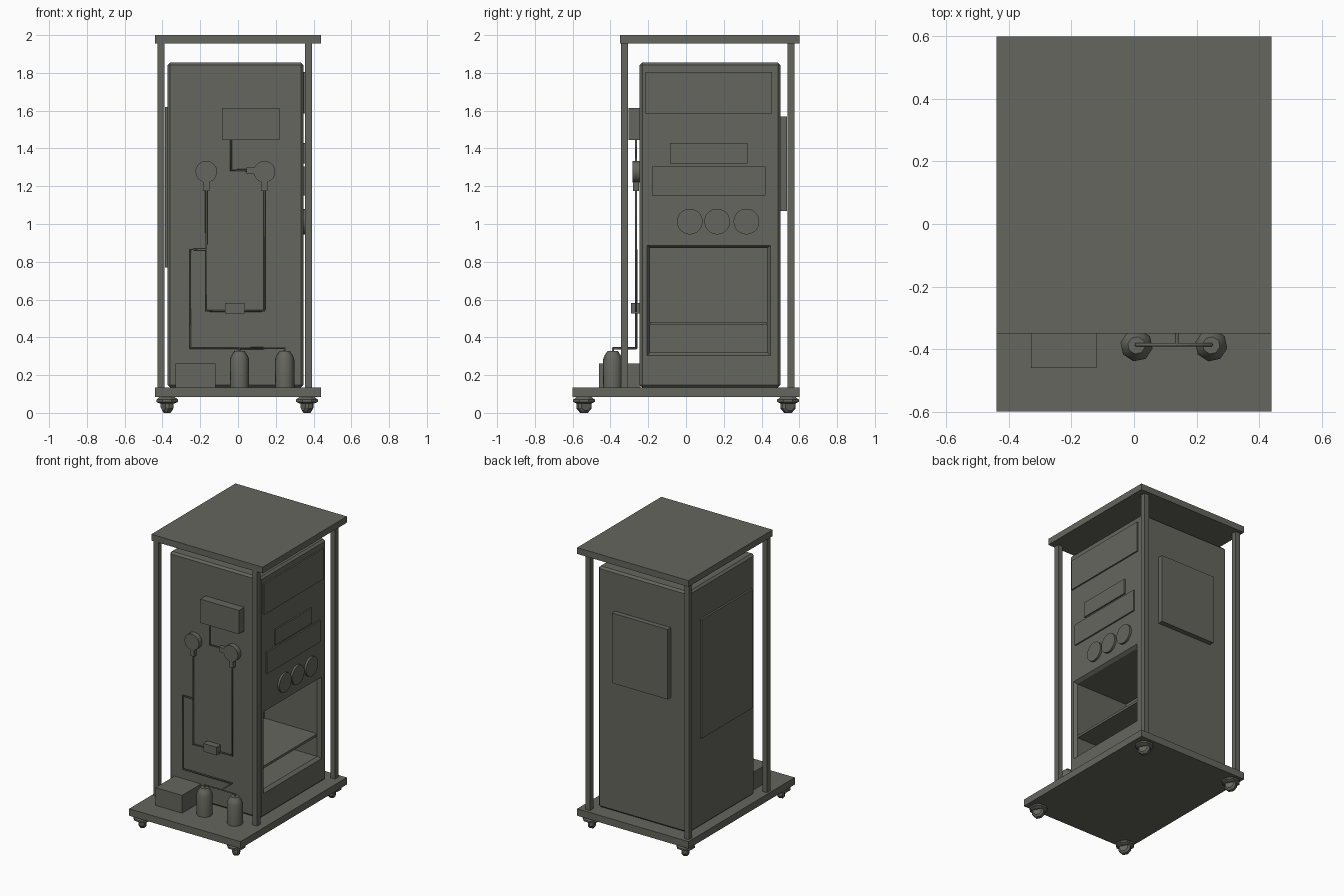
import bpy, bmesh, math
from mathutils import Matrix

if "Cube" in bpy.data.objects:
    bpy.data.objects.remove(bpy.data.objects["Cube"])

mat = bpy.data.materials.new("olive grey")
mat.diffuse_color = (0.13, 0.132, 0.11, 1)
mat.use_nodes = True
mat.node_tree.nodes["Principled BSDF"].inputs["Base Color"].default_value = mat.diffuse_color


def finish(name, bm):
    bmesh.ops.recalc_face_normals(bm, faces=bm.faces)
    me = bpy.data.meshes.new(name)
    bm.to_mesh(me)
    bm.free()
    me.materials.append(mat)
    ob = bpy.data.objects.new(name, me)
    bpy.context.collection.objects.link(ob)
    return ob


def box(name, x, y, z, bevel=0):
    """Box from (min, max) pairs."""
    bm = bmesh.new()
    bmesh.ops.create_cube(bm, size=1)
    for v in bm.verts:
        v.co = [(r[0] + r[1]) / 2 + c * (r[1] - r[0]) for r, c in zip((x, y, z), v.co)]
    ob = finish(name, bm)
    if bevel:
        m = ob.modifiers.new("Bevel", 'BEVEL')
        m.width, m.segments = bevel, 1
    return ob


def loft(name, rings):
    """Skin matching closed rings of points and cap both ends."""
    bm = bmesh.new()
    vs = [[bm.verts.new(p) for p in r] for r in rings]
    n = len(vs[0])
    for a, b in zip(vs, vs[1:]):
        for i in range(n):
            bm.faces.new((a[i], a[(i + 1) % n], b[(i + 1) % n], b[i]))
    bm.faces.new(vs[0])
    bm.faces.new(vs[-1])
    return finish(name, bm)


def turned(name, loc, profile, sides, axis='z', spin=0.0):
    """Stack of (radius, height) rings along an axis."""
    rot = {'z': Matrix.Identity(4),
           'x': Matrix.Rotation(math.pi / 2, 4, 'Y'),
           'y': Matrix.Rotation(math.pi / 2, 4, 'X')}[axis]
    rings = [[(r * math.cos(math.tau * (i + .5) / sides), r * math.sin(math.tau * (i + .5) / sides), h)
              for i in range(sides)] for r, h in profile]
    ob = loft(name, rings)
    ob.data.transform(Matrix.Translation(loc) @ Matrix.Rotation(spin, 4, 'Z') @ rot)
    return ob


def smooth(ob, angle=50):
    bpy.ops.object.select_all(action='DESELECT')
    ob.select_set(True)
    bpy.context.view_layer.objects.active = ob
    bpy.ops.object.shade_smooth_by_angle(angle=math.radians(angle))


def pipe(name, pts, r=0.006):
    cu = bpy.data.curves.new(name, 'CURVE')
    cu.dimensions = '3D'
    cu.bevel_depth, cu.bevel_resolution, cu.use_fill_caps = r, 1, True
    sp = cu.splines.new('POLY')
    sp.points.add(len(pts) - 1)
    for p, c in zip(sp.points, pts):
        p.co = (*c, 1)
    cu.materials.append(mat)
    bpy.context.collection.objects.link(bpy.data.objects.new(name, cu))


# Platform, canopy and corner posts
box("base_platform", (-.44, .44), (-.6, .6), (.085, .135))
box("roof_plate", (-.44, .44), (-.35, .6), (1.955, 2))
for sx, x in (("left", -.407), ("right", .374)):
    for sy, y in (("front", -.325), ("rear", .556)):
        box(f"{sx}_{sy}_post", (x - .018, x + .018), (y - .019, y + .019), (.13, 1.96))

# Cabinet with open bay on the right side
cabinet = box("cabinet", (-.373, .347), (-.245, .5), (.134, 1.855), .014)


def rim(x, y0, y1, z0, z1):
    return [(x, y0, z0), (x, y1, z0), (x, y1, z1), (x, y0, z1)]


cutter = loft("bay_cutter", [rim(.36, -.216, .456, .294, .896), rim(.325, -.19, .43, .32, .872),
                             rim(-.09, -.19, .43, .32, .872)])
cutter.hide_render = True
cutter.hide_viewport = True
cutter.display_type = 'WIRE'
cut = cabinet.modifiers.new("Bay", 'BOOLEAN')
cut.operation, cut.object, cut.solver = 'DIFFERENCE', cutter, 'EXACT'
box("bay_shelf", (-.1, .325), (-.195, .435), (.465, .482))

# Panels and round dials on the right side
for n, y, z in (("upper", (-.215, .455), (1.585, 1.805)), ("middle", (-.085, .325), (1.32, 1.43)),
                ("lower", (-.18, .42), (1.15, 1.305))):
    box(f"{n}_side_panel", (.33, .357), y, z)
for i, y in enumerate((.02, .165, .32)):
    smooth(turned(f"round_dial_{i + 1}", (.33, y, 1.013), [(.068, 0), (.068, .032)], 32, 'x'))

# Left and rear panels
box("left_side_panel", (-.386, -.36), (-.2, .37), (.77, 1.62))
box("rear_panel", (-.23, .21), (.49, .536), (1.07, 1.57))

# Front control box, gauges and valve block
box("control_box", (-.085, .22), (-.305, -.24), (1.445, 1.615))
box("valve_block", (-.07, .035), (-.292, -.24), (.525, .583))
for n, x in (("left", -.168), ("right", .14)):
    smooth(turned(f"{n}_gauge", (x, -.247, 1.277), [(.057, 0), (.057, .036)], 24, 'y'))
    box(f"{n}_gauge_stem", (x - .017, x + .017), (-.28, -.25), (1.175, 1.24))
box("gauge_side_stem", (.045, .1), (-.28, -.25), (1.265, 1.298))

# Pipework
P = -.264
pipe("control_pipe", [(-.037, P, 1.45), (-.037, P, 1.285), (.05, P, 1.285)])
pipe("left_gauge_pipe", [(-.168, P, 1.18), (-.168, P, .54), (-.06, P, .54)])
pipe("right_gauge_pipe", [(.14, P, 1.18), (.14, P, .54), (.03, P, .54)])
pipe("supply_pipe", [(-.168, P, .865), (-.253, P, .865), (-.253, P, .342), (.137, P, .342), (.137, -.386, .342)])
pipe("bottle_pipe", [(.008, -.386, .32), (.008, -.386, .343), (.247, -.386, .343), (.247, -.386, .32)])

# Bottles and floor box
for n, x in (("left", .008), ("right", .247)):
    smooth(turned(f"{n}_bottle", (x, -.388, .134),
                  [(.052, 0), (.052, .148), (.044, .17), (.028, .194)], 8, 'z', .2))
box("floor_box", (-.33, -.12), (-.46, -.24), (.134, .262))

# Casters: hood, fork and angled wheel
for sx, x in (("left", -.375), ("right", .365)):
    for sy, y in (("front", -.54), ("rear", .54)):
        n = f"{sx}_{sy}_caster"
        turned(n + "_hood", (x, y, 0), [(.042, .05), (.062, .058), (.062, .07), (.04, .087)], 8)
        a = .5
        d = (math.cos(a) * .024, math.sin(a) * .024)
        turned(n + "_wheel", (x - d[0], y - d[1], .04),
               [(.03, 0), (.043, .012), (.043, .036), (.03, .048)], 8, 'x', a)
